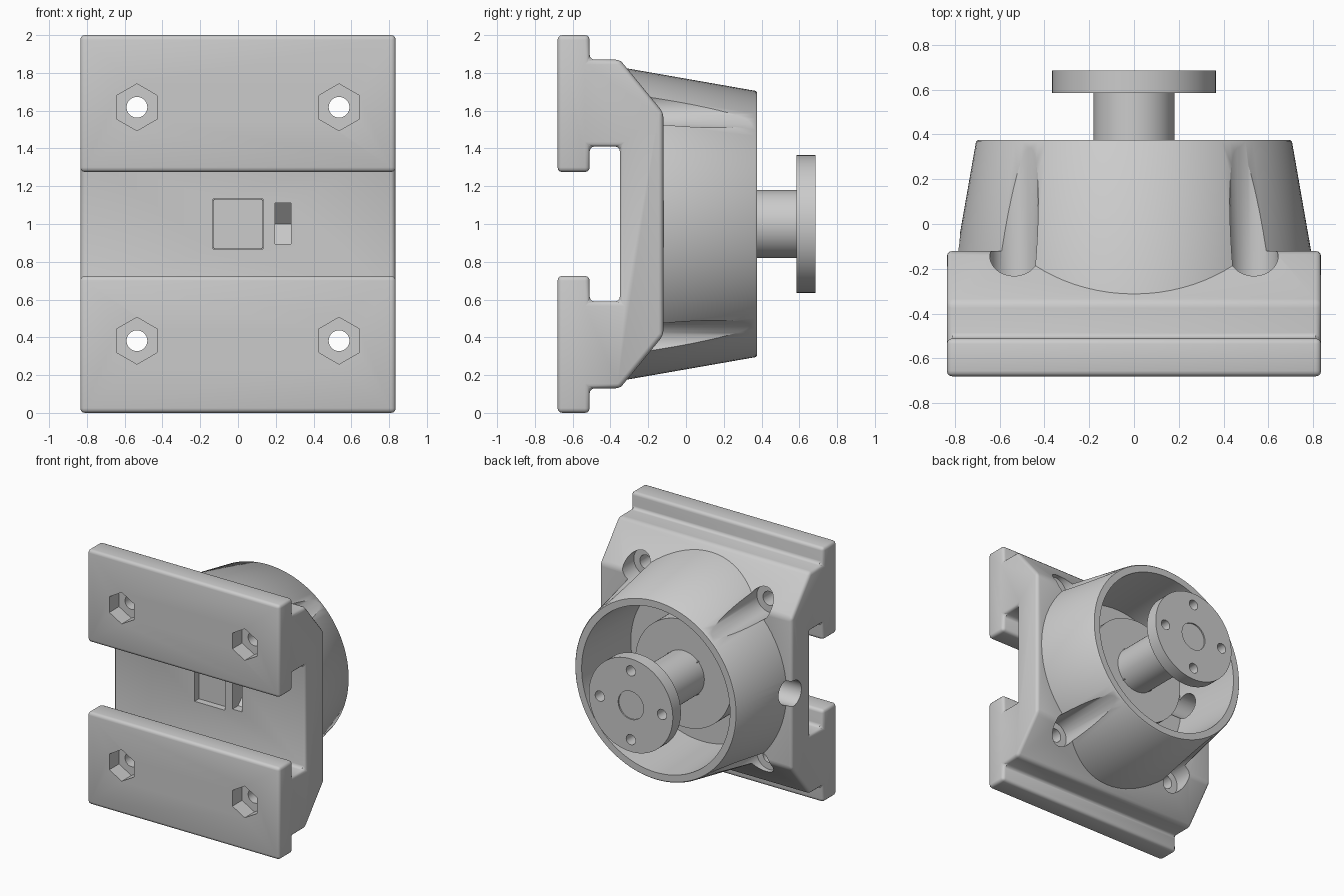
import bpy, bmesh, math
from mathutils import Matrix, Vector

if "Cube" in bpy.data.objects:
    bpy.data.objects.remove(bpy.data.objects["Cube"], do_unlink=True)

GREY = (0.6, 0.6, 0.6, 1)
grey = bpy.data.materials.new("plain grey")
grey.use_nodes = True
grey.diffuse_color = GREY
grey.node_tree.nodes["Principled BSDF"].inputs["Base Color"].default_value = GREY


def finish(name, bm):
    bmesh.ops.recalc_face_normals(bm, faces=bm.faces[:])
    mesh = bpy.data.meshes.new(name)
    bm.to_mesh(mesh)
    bm.free()
    mesh.materials.append(grey)
    ob = bpy.data.objects.new(name, mesh)
    bpy.context.collection.objects.link(ob)
    return ob


def prism(name, profile, x0, x1):
    """Extrude a (y, z) outline along x."""
    bm = bmesh.new()
    face = bm.faces.new([bm.verts.new((x0, y, z)) for y, z in profile])
    ext = bmesh.ops.extrude_face_region(bm, geom=[face])["geom"]
    bmesh.ops.translate(bm, vec=(x1 - x0, 0, 0),
                        verts=[g for g in ext if isinstance(g, bmesh.types.BMVert)])
    return finish(name, bm)


def lathe(name, profile, x=0, z=1, steps=96, turn=0):
    """Revolve (radius, y) points about an axis along y; ends lie on the axis."""
    bm = bmesh.new()
    rings = []
    for r, y in profile:
        if r == 0:
            rings.append([bm.verts.new((x, y, z))] * steps)
        else:
            angles = [turn + 2 * math.pi * i / steps for i in range(steps)]
            rings.append([bm.verts.new((x + r * math.cos(a), y, z + r * math.sin(a)))
                          for a in angles])
    for a, b in zip(rings, rings[1:]):
        for i in range(steps):
            j = (i + 1) % steps
            bm.faces.new(list(dict.fromkeys((a[i], a[j], b[j], b[i]))))
    return finish(name, bm)


def rod(name, r, y0, y1, x=0, z=1, steps=32, turn=0):
    return lathe(name, [(0, y0), (r, y0), (r, y1), (0, y1)], x, z, steps, turn)


def boolean(target, tool, operation="DIFFERENCE"):
    mod = target.modifiers.new("boolean", "BOOLEAN")
    mod.operation, mod.solver, mod.object = operation, "EXACT", tool
    apply(target)
    bpy.data.objects.remove(tool, do_unlink=True)


def apply(ob):
    bpy.context.view_layer.objects.active = ob
    bpy.ops.object.modifier_apply(modifier=ob.modifiers[-1].name)


def smooth(ob):
    bpy.ops.object.select_all(action="DESELECT")
    ob.select_set(True)
    bpy.context.view_layer.objects.active = ob
    bpy.ops.object.shade_smooth_by_angle(angle=math.radians(32))


# Slotted mounting body: upper half outline, mirrored about z = 1
upper = [(-0.35, 1.41), (-0.51, 1.41), (-0.51, 1.275), (-0.68, 1.275), (-0.68, 2.0),
         (-0.51, 2.0), (-0.51, 1.87), (-0.35, 1.87), (-0.12, 1.59)]
outline = upper + [(y, 2 - z) for y, z in reversed(upper)]
body = prism("housing", outline, -0.835, 0.835)
bev = body.modifiers.new("rounding", "BEVEL")
bev.width, bev.segments, bev.limit_method = 0.025, 3, "ANGLE"
bev.angle_limit = math.radians(30)
apply(body)

# Tapered cup on the back
cup = lathe("cup", [(0, -0.33), (0.827, -0.33), (0.705, 0.367), (0.698, 0.375), (0, 0.375)])
boolean(body, cup, "UNION")

# Cup cavity, leaving a round boss in its middle
boolean(body, lathe("cavity", [(0, 0.03), (0.42, 0.03), (0.42, -0.2), (0.62, -0.2),
                               (0.65, 0.5), (0, 0.5)]))

# Bolt holes with hexagonal nut pockets in front and scooped clearances behind
for x in (-0.535, 0.535):
    for z in (0.382, 1.618):
        boolean(body, rod("scoop", 0.108, -0.27, 0.6, x, z, 48))
        boolean(body, rod("nut_pocket", 0.124, -0.8, -0.56, x, z, 6, math.pi / 6))
        boolean(body, rod("bolt_hole", 0.055, -0.8, 0.0, x, z))

# Square shaft socket, and cable window with a V-shaped end
boolean(body, rod("socket", 0.132 * math.sqrt(2), -0.5, 0.2, steps=4, turn=math.pi / 4))
boolean(body, prism("window", [(-0.5, 0.895), (-0.28, 0.895), (-0.18, 1.0),
                               (-0.28, 1.11), (-0.5, 1.11)], 0.197, 0.28))

# Cable hole through the side wall
cable = rod("cable_hole", 0.1, 0, 0.5, 0, 0)
cable.data.transform(Matrix.Translation((-0.45, -0.14, 1)) @ Matrix.Rotation(math.pi / 2, 4, "Z"))
boolean(body, cable)
smooth(body)

# Output shaft with flange and four bolt holes
shaft = lathe("output_shaft", [(0, 0.03), (0.18, 0.03), (0.18, 0.585), (0.365, 0.585),
                               (0.365, 0.685), (0.11, 0.685), (0.11, 0.675), (0, 0.675)])
for i in range(4):
    a = i * math.pi / 2
    boolean(shaft, rod("flange_hole", 0.04, 0.5, 0.8, 0.27 * math.cos(a), 1 + 0.27 * math.sin(a)))
smooth(shaft)

# Square drive end seated in the socket
rod("shaft_square_end", 0.13 * math.sqrt(2), -0.3, 0.05, steps=4, turn=math.pi / 4)
